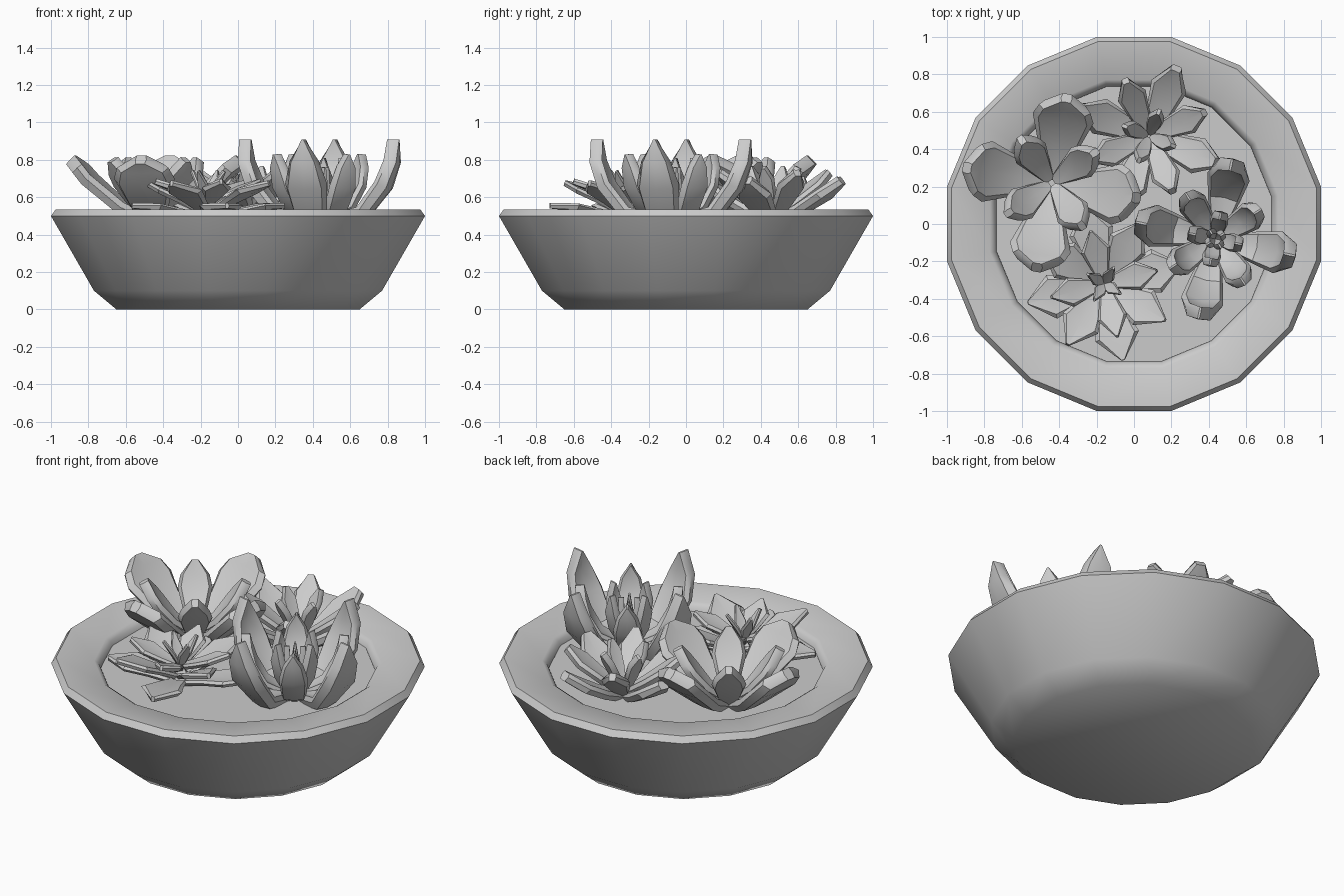
import bpy, bmesh, math
from mathutils import Vector

if "Cube" in bpy.data.objects:
    bpy.data.objects.remove(bpy.data.objects["Cube"])


def finish(name, bm, angle):
    bmesh.ops.recalc_face_normals(bm, faces=bm.faces)
    me = bpy.data.meshes.new(name)
    bm.to_mesh(me)
    bm.free()
    ob = bpy.data.objects.new(name, me)
    bpy.context.collection.objects.link(ob)
    bpy.ops.object.select_all(action='DESELECT')
    ob.select_set(True)
    bpy.context.view_layer.objects.active = ob
    bpy.ops.object.shade_smooth_by_angle(angle=math.radians(angle))
    return ob


def loft(bm, rings):
    """Bridge closed rings of points and cap both ends."""
    vs = [[bm.verts.new(p) for p in ring] for ring in rings]
    n = len(vs[0])
    for a, b in zip(vs, vs[1:]):
        for i in range(n):
            j = (i + 1) % n
            bm.faces.new((a[i], a[j], b[j], b[i]))
    bm.faces.new(vs[0][::-1])
    bm.faces.new(vs[-1])


def lathe(name, profile, sides=16, angle=45):
    """Profile radii are measured to the flats, which face the axes."""
    k = 1 / math.cos(math.pi / sides)
    bm = bmesh.new()
    loft(bm, [[(r * k * math.cos((i + .5) * 2 * math.pi / sides),
                r * k * math.sin((i + .5) * 2 * math.pi / sides), z)
               for i in range(sides)] for r, z in profile])
    return finish(name, bm, angle)


def petal(bm, centre, deg, path, thick, cup):
    """Thick leaf along a path of (radius, height, half width)."""
    a = math.radians(deg)
    out = Vector((math.cos(a), math.sin(a), 0))
    side = Vector((-out.y, out.x, 0))
    rings = []
    for i, (r, z, w) in enumerate(path):
        p, q = path[max(i - 1, 0)], path[min(i + 1, len(path) - 1)]
        t = Vector((q[0] - p[0], q[1] - p[1])).normalized()
        nrm = out * -t.y + Vector((0, 0, t.x))
        mid = Vector((centre[0], centre[1], z)) + out * r
        h, wi = thick / 2, w * .8
        lift = cup * w
        rings.append([mid + side * x + nrm * y for x, y in (
            (-wi, h + lift * .6), (0, h - lift * .4), (wi, h + lift * .6),
            (w, lift), (wi, -h + lift * .3), (0, -h - lift * .2),
            (-wi, -h + lift * .3), (-w, lift))])
    loft(bm, rings)


def succulent(name, centre, turn, rings, cup):
    """Four-leaf whorls, each turned 45 degrees from the previous one."""
    bm = bmesh.new()
    for k, (path, thick) in enumerate(rings):
        for i in range(4):
            petal(bm, centre, turn + 45 * k + 90 * i, path, thick, cup)
    return finish(name, bm, 35)


# bowl and soil
lathe("bowl", [(.65, 0), (.77, .10), (1, .5), (.975, .535), (.77, .518), (.745, .50), (.735, .465), (.6, .46)])
lathe("soil", [(.72, .40), (.735, .475)])

# tall cupped plant on the right
succulent("tall_succulent", (.435, -.08), 78, [
    ([(.05, .47, .04), (.24, .51, .09), (.36, .66, .115), (.405, .79, .08), (.405, .91, .006)], .065),
    ([(.04, .47, .04), (.17, .54, .07), (.24, .66, .08), (.265, .76, .055), (.27, .83, .005)], .05),
    ([(.03, .48, .03), (.10, .60, .05), (.13, .71, .045), (.125, .81, .005)], .04),
    ([(.01, .50, .02), (.04, .62, .03), (.045, .76, .005)], .03)], .2)

# flat star plant at the front left
succulent("star_succulent", (-.16, -.32), 14, [
    ([(.04, .49, .05), (.16, .52, .08), (.29, .545, .12), (.42, .555, .01)], .03),
    ([(.04, .53, .04), (.14, .58, .07), (.25, .63, .11), (.38, .675, .01)], .03),
    ([(.03, .58, .03), (.11, .61, .055), (.19, .645, .08), (.29, .685, .008)], .03),
    ([(.01, .59, .02), (.05, .66, .035), (.10, .74, .006)], .02)], .1)

# broad-leaved plant at the back left
succulent("broad_succulent", (-.44, .22), 80, [
    ([(.03, .47, .04), (.18, .54, .10), (.36, .69, .165), (.41, .75, .14), (.46, .80, .03)], .065),
    ([(.03, .50, .03), (.12, .57, .065), (.20, .67, .095), (.24, .73, .08), (.28, .80, .02)], .055)], .08)

# small-leaved plant at the back
succulent("small_succulent", (.08, .47), 68, [
    ([(.03, .48, .03), (.15, .53, .07), (.29, .61, .10), (.39, .69, .03)], .05),
    ([(.03, .51, .03), (.12, .57, .055), (.24, .66, .08), (.32, .73, .02)], .045),
    ([(.02, .53, .02), (.07, .62, .04), (.11, .70, .045), (.14, .76, .01)], .035)], .1)
